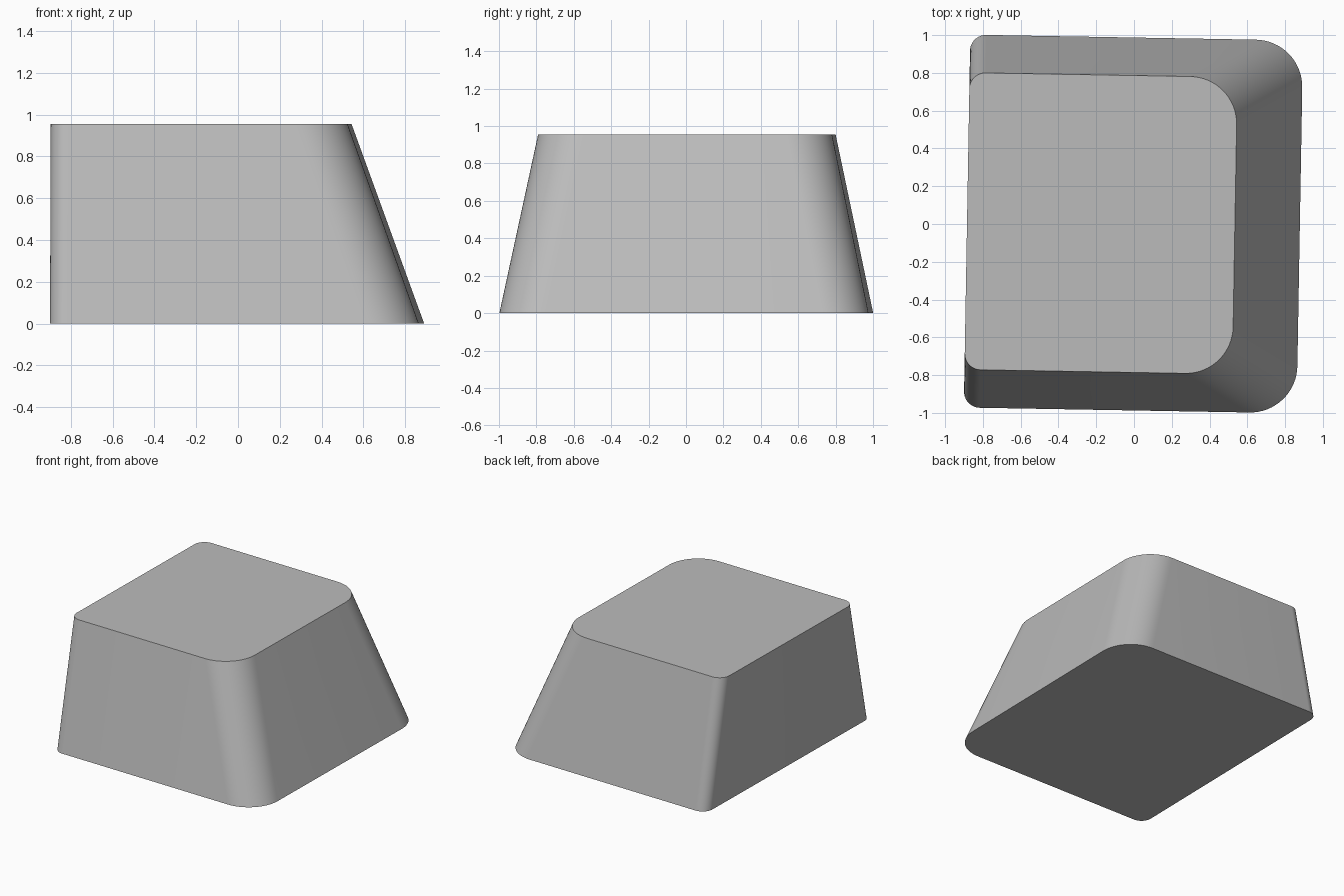
import bpy, bmesh, math
from mathutils import Matrix

cube = bpy.data.objects.get("Cube")
if cube:
    bpy.data.objects.remove(cube, do_unlink=True)

HEIGHT = 0.955
LEFT = -0.884
SMALL_R, LARGE_R = 0.085, 0.25
STEPS = 16

grey = bpy.data.materials.new("light_grey")
grey.use_nodes = True
colour = (0.5, 0.5, 0.5, 1)
grey.diffuse_color = colour
grey.node_tree.nodes["Principled BSDF"].inputs["Base Color"].default_value = colour


def outline(bm, right, half_depth, z):
    """Rounded rectangle: large radii on the +x side, small ones on the -x side."""
    corners = [(right, half_depth, LARGE_R, 0), (LEFT, half_depth, SMALL_R, 1),
               (LEFT, -half_depth, SMALL_R, 2), (right, -half_depth, LARGE_R, 3)]
    ring = []
    for x, y, r, quarter in corners:
        cx = x - math.copysign(r, x)
        cy = y - math.copysign(r, y)
        for i in range(STEPS + 1):
            a = (quarter + i / STEPS) * math.pi / 2
            ring.append(bm.verts.new((cx + r * math.cos(a), cy + r * math.sin(a), z)))
    return ring


# Tapered block: base and top outlines joined by side walls
bm = bmesh.new()
base = outline(bm, 0.878, 0.987, 0)
top = outline(bm, 0.534, 0.786, HEIGHT)
bm.faces.new(reversed(base))
bm.faces.new(top)
for i in range(len(base)):
    j = (i + 1) % len(base)
    bm.faces.new((base[i], base[j], top[j], top[i]))

# The block sits slightly turned
bmesh.ops.rotate(bm, verts=bm.verts, matrix=Matrix.Rotation(math.radians(-1), 3, "Z"))
bmesh.ops.recalc_face_normals(bm, faces=bm.faces)

mesh = bpy.data.meshes.new("tapered_block")
bm.to_mesh(mesh)
bm.free()
mesh.materials.append(grey)
block = bpy.data.objects.new("tapered_block", mesh)
bpy.context.collection.objects.link(block)

# Smooth walls with crisp rims
bpy.context.view_layer.objects.active = block
block.select_set(True)
bpy.ops.object.shade_smooth_by_angle(angle=math.radians(30))
